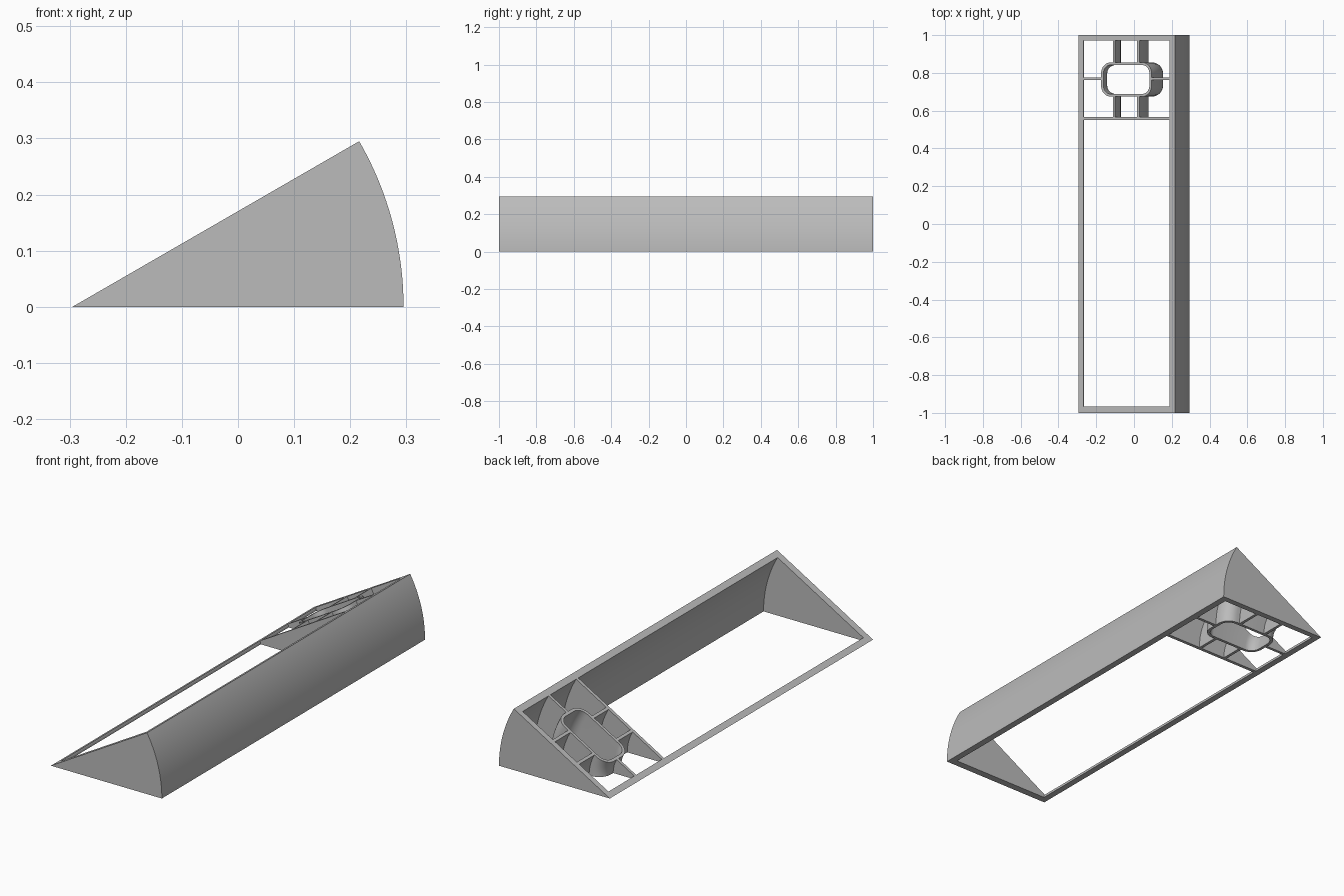
import bpy, bmesh
from math import cos, sin, pi

if "Cube" in bpy.data.objects:
    bpy.data.objects.remove(bpy.data.objects["Cube"])

APEX, RADIUS, SWEEP, STEPS = -0.295, 0.59, pi / 6, 24
TIP, RIM = 0.031, 0.558            # inner radii of the frame opening
BACK, CROSS = 0.972, 0.566         # walls either side of the ribbed bay

grey = bpy.data.materials.new("plain_grey")
grey.use_nodes = True
colour = (0.5, 0.5, 0.5, 1)
grey.diffuse_color = colour
grey.node_tree.nodes["Principled BSDF"].inputs["Base Color"].default_value = colour


def rect(r0, r1, y0, y1):
    return [(r0, y0), (r1, y0), (r1, y1), (r0, y1)]


def rounded(r0, r1, y0, y1, rad, n=8):
    pts = []
    corners = [(r1 - rad, y1 - rad), (r0 + rad, y1 - rad),
               (r0 + rad, y0 + rad), (r1 - rad, y0 + rad)]
    for q, (cr, cy) in enumerate(corners):
        for i in range(n + 1):
            a = (q + i / n) * pi / 2
            pts.append((cr + rad * cos(a), cy + rad * sin(a)))
    return pts


def sweep(name, outer, inner=None):
    """Revolve a (radius, y) outline about the wedge's sharp edge."""
    bm = bmesh.new()
    rings = []
    for loop in [outer] + ([inner] if inner else []):
        layers = []
        for k in range(STEPS + 1):
            a = SWEEP * k / STEPS
            layers.append([bm.verts.new((APEX + r * cos(a), y, r * sin(a))) for r, y in loop])
        rings.append(layers)
        for low, high in zip(layers, layers[1:]):
            for i in range(len(loop)):
                j = (i + 1) % len(loop)
                bm.faces.new((low[i], low[j], high[j], high[i]))
    for k in (0, STEPS):
        if inner:
            o, n = rings[0][k], rings[1][k]
            for i in range(len(o)):
                j = (i + 1) % len(o)
                bm.faces.new((o[i], o[j], n[j], n[i]))
        else:
            bm.faces.new(rings[0][k])
    bmesh.ops.remove_doubles(bm, verts=bm.verts, dist=1e-5)
    bmesh.ops.recalc_face_normals(bm, faces=bm.faces)
    mesh = bpy.data.meshes.new(name)
    bm.to_mesh(mesh)
    bm.free()
    mesh.materials.append(grey)
    obj = bpy.data.objects.new(name, mesh)
    bpy.context.collection.objects.link(obj)
    bpy.ops.object.select_all(action="DESELECT")
    obj.select_set(True)
    bpy.context.view_layer.objects.active = obj
    bpy.ops.object.shade_smooth_by_angle(angle=pi / 6)


# Wedge-shaped outer frame and the wall closing off the ribbed bay
sweep("outer_frame", rect(0, RADIUS, -1, 1), rect(TIP, RIM, -0.965, BACK))
sweep("cross_wall", rect(TIP, RIM, CROSS - 0.016, CROSS))

# Rounded tube held in the bay
T = (0.139, 0.449, 0.674, 0.856)
W = 0.014
sweep("tube", rounded(*T, 0.06),
      rounded(T[0] + W, T[1] - W, T[2] + W, T[3] - W, 0.06 - W))

# Ribs joining the tube to the frame
for side, r in (("inner", 0.218), ("outer", 0.366)):
    sweep(side + "_front_rib", rect(r - 0.007, r + 0.007, CROSS, T[2]))
    sweep(side + "_back_rib", rect(r - 0.007, r + 0.007, T[3], BACK))
sweep("tip_side_rib", rect(TIP, T[0], 0.762, 0.776))
sweep("rim_side_rib", rect(T[1], RIM, 0.762, 0.776))
